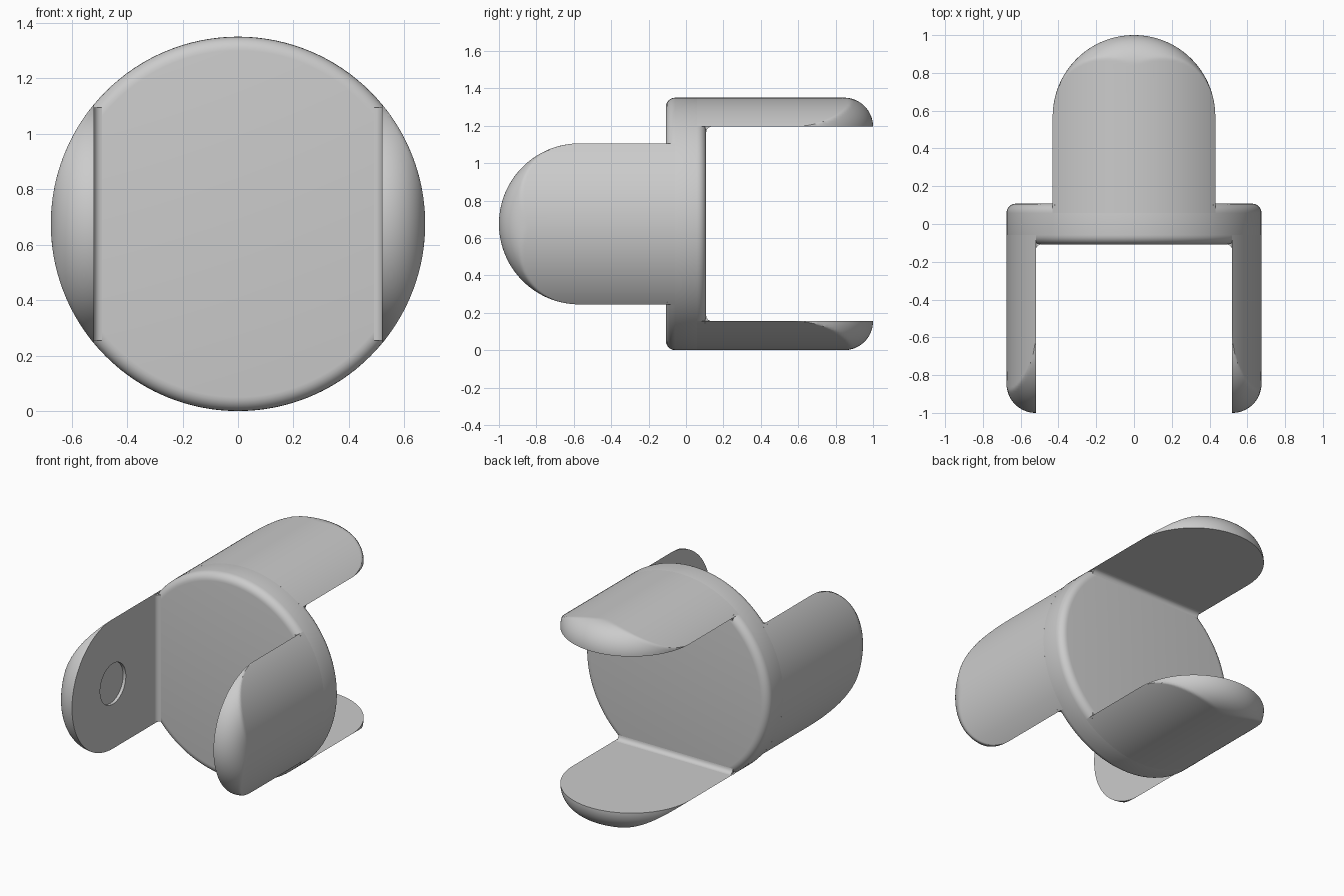
import bpy, bmesh
from math import sin, cos, pi, sqrt, hypot, radians
from mathutils import Vector

cube = bpy.data.objects.get("Cube")
if cube:
    bpy.data.objects.remove(cube)

R = 0.675            # outer radius
FLAT = 0.52          # distance of the inner ear faces from the axis
HALF = 0.108         # half thickness of the hub
RIM = 0.05           # rounding of the hub rim
W = sqrt(R * R - FLAT * FLAT)   # half width of an ear
TIP = 1 - W          # centre of the rounded ear end
THICK = R - FLAT

grey = bpy.data.materials.new("plain_grey")
grey.use_nodes = True
colour = (0.6, 0.6, 0.6, 1)
grey.diffuse_color = colour
grey.node_tree.nodes["Principled BSDF"].inputs["Base Color"].default_value = colour


def finish(name, bm):
    bmesh.ops.recalc_face_normals(bm, faces=bm.faces)
    mesh = bpy.data.meshes.new(name)
    bm.to_mesh(mesh)
    bm.free()
    mesh.materials.append(grey)
    obj = bpy.data.objects.new(name, mesh)
    bpy.context.collection.objects.link(obj)
    for o in bpy.context.selected_objects:
        o.select_set(False)
    obj.select_set(True)
    bpy.context.view_layer.objects.active = obj
    bpy.ops.object.shade_smooth_by_angle(angle=radians(35))
    return obj


def place(front, side):
    """Map (length, across, height over the flat) to the model."""
    def to_model(l, t, h):
        out = side * (FLAT + h)
        p = (out, -l, t) if front else (t, l, out)
        return Vector(p) + Vector((0, 0, R))
    return to_model


def height(l, t):
    """Outer skin: the round barrel, cut by the rounded edge of the tip."""
    barrel = sqrt(max(R * R - t * t, 0)) - FLAT
    d = W - (hypot(l - TIP, t) if l > TIP else abs(t))
    d = min(max(d, 0), THICK)
    return max(min(barrel, sqrt(THICK ** 2 - (THICK - d) ** 2)), 0)


def ear(name, front, side, recess):
    to_model = place(front, side)
    bm = bmesh.new()
    across, along = 48, 40
    stations = [HALF - RIM, HALF, TIP / 2] + [TIP + W * sin(pi / 2 * i / along) for i in range(along + 1)]
    rows = []
    for l in stations:
        w = sqrt(max(W * W - max(l - TIP, 0) ** 2, 0))
        ts = [w * sin(pi * (j / across - 0.5)) for j in range(across + 1)]
        rows.append([bm.verts.new(to_model(l, t, height(l, t))) for t in ts])
    for a, b in zip(rows, rows[1:]):
        for j in range(across):
            bm.faces.new((a[j], a[j + 1], b[j + 1], b[j]))
    bm.faces.new(rows[0])
    bmesh.ops.remove_doubles(bm, verts=bm.verts, dist=1e-5)
    edges = [e for e in bm.edges if e.is_boundary]

    # shallow round recess in the inner face
    if recess:
        n, r = 40, 0.135
        rings = [[bm.verts.new(to_model(TIP + r * cos(2 * pi * i / n), r * sin(2 * pi * i / n), h))
                  for i in range(n)] for h in (0, 0.02)]
        a, b = rings
        for i in range(n):
            k = (i + 1) % n
            bm.faces.new((a[i], a[k], b[k], b[i]))
            edges.append(bm.edges.get((a[i], a[k])))
        bm.faces.new(b)
    normal = to_model(0, 0, 0) - to_model(0, 0, 1)
    bmesh.ops.triangle_fill(bm, edges=edges, use_beauty=True, normal=normal)
    finish(name, bm)


def corner_fillet(name, front, side):
    """Small hollow rounding between ear and hub."""
    to_model = place(front, side)
    bm = bmesh.new()
    r, n = 0.03, 6
    profile = [(HALF - 0.01, 0.01)]
    profile += [(HALF + r - r * sin(pi / 2 * i / n), -r + r * cos(pi / 2 * i / n)) for i in range(n + 1)]
    ends = [[bm.verts.new(to_model(l, t, h)) for l, h in profile] for t in (-W + 0.01, W - 0.01)]
    a, b = ends
    for i in range(len(profile)):
        k = (i + 1) % len(profile)
        bm.faces.new((a[i], a[k], b[k], b[i]))
    bm.faces.new(a)
    bm.faces.new(b)
    finish(name, bm)


# hub disc with rounded rims
bm = bmesh.new()
bmesh.ops.create_cone(bm, cap_ends=True, segments=128, radius1=R, radius2=R, depth=2 * HALF)
rims = [e for e in bm.edges if abs(e.verts[0].co.z - e.verts[1].co.z) < 1e-4]
bmesh.ops.bevel(bm, geom=rims, offset=RIM, segments=6, profile=0.5, affect='EDGES')
for v in bm.verts:
    v.co = Vector((v.co.x, -v.co.z, v.co.y + R))
finish("hub_disc", bm)

# two pairs of ears, turned a quarter from each other
for front, side, label in ((True, 1, "front_left"), (True, -1, "front_right"),
                           (False, 1, "back_upper"), (False, -1, "back_lower")):
    ear(label + "_ear", front, side, front)
    corner_fillet(label + "_fillet", front, side)
